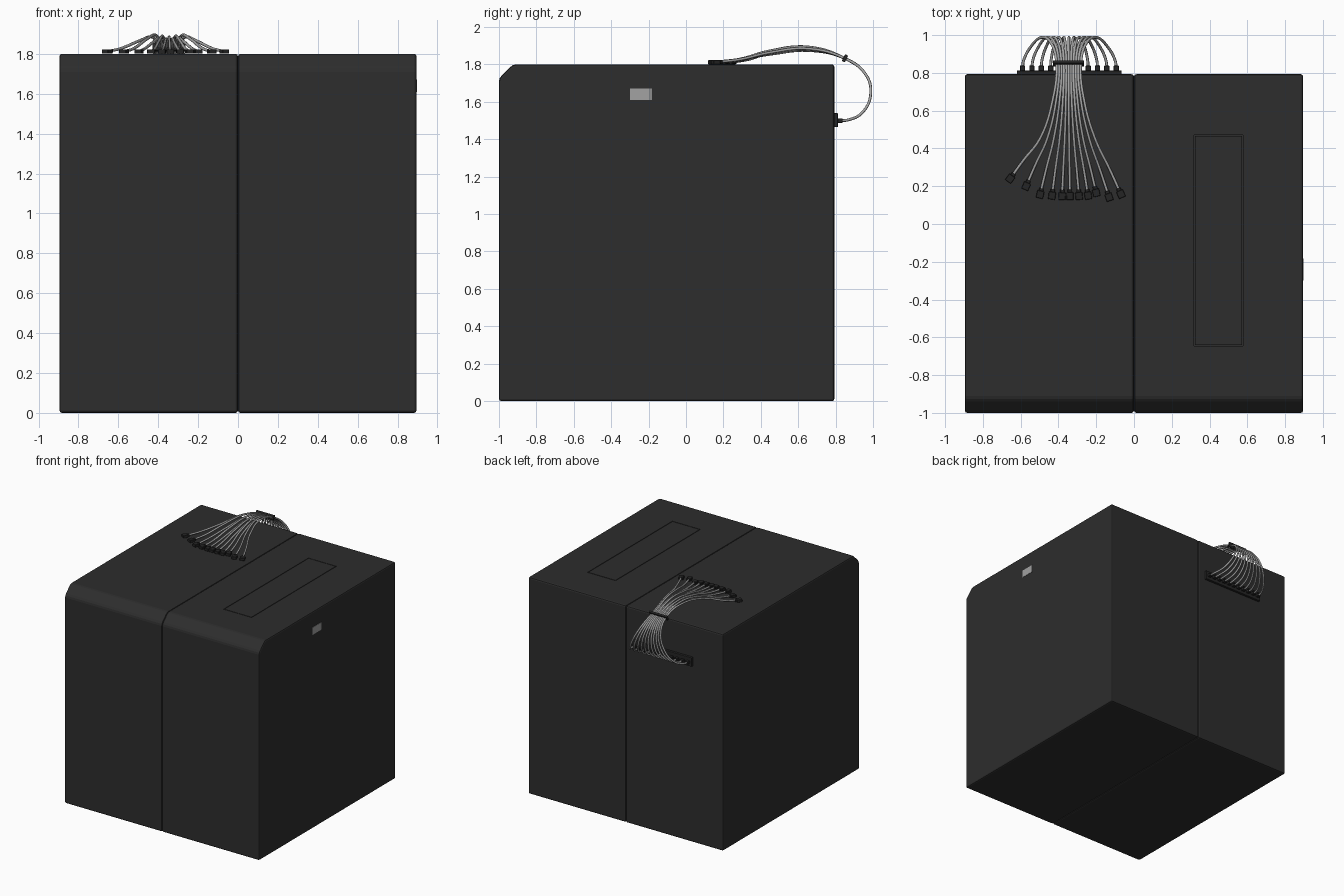
import bpy, bmesh, math
from mathutils import Vector, Matrix

if "Cube" in bpy.data.objects:
    bpy.data.objects.remove(bpy.data.objects["Cube"])


def material(name, v):
    m = bpy.data.materials.new(name)
    m.diffuse_color = (v, v, v, 1)
    m.use_nodes = True
    m.node_tree.nodes["Principled BSDF"].inputs["Base Color"].default_value = m.diffuse_color
    return m


BLACK = material("black_case", 0.026)
DARK = material("dark_plastic", 0.018)
CABLE = material("cable_grey", 0.38)
LABEL = material("label_grey", 0.36)
LABEL_DARK = material("label_end_grey", 0.27)


def finish(bm, name, mat, bevel=0.0, segments=2):
    bmesh.ops.recalc_face_normals(bm, faces=bm.faces)
    me = bpy.data.meshes.new(name)
    bm.to_mesh(me)
    bm.free()
    ob = bpy.data.objects.new(name, me)
    bpy.context.collection.objects.link(ob)
    me.materials.append(mat)
    if bevel:
        b = ob.modifiers.new("edge", 'BEVEL')
        b.width, b.segments = bevel, segments
        b.limit_method, b.angle_limit = 'ANGLE', math.radians(40)
    return ob


def add_box(bm, centre, size, rot=Matrix.Identity(4)):
    bmesh.ops.create_cube(bm, size=1, matrix=Matrix.Translation(centre) @ rot @ Matrix.Diagonal((*size, 1)))


def box(name, lo, hi, mat, bevel=0.0):
    bm = bmesh.new()
    lo, hi = Vector(lo), Vector(hi)
    add_box(bm, (lo + hi) / 2, hi - lo)
    return finish(bm, name, mat, bevel)


# Case halves: side profile with a softened front top edge, extruded across x
PROFILE = [(-1, 0), (0.793, 0), (0.793, 1.8), (-0.91, 1.8), (-0.926, 1.796), (-0.94, 1.786),
           (-0.986, 1.74), (-0.996, 1.726), (-1, 1.71)]


def case_half(name, x0, x1):
    bm = bmesh.new()
    face = bm.faces.new([bm.verts.new((x0, y, z)) for y, z in PROFILE])
    ext = bmesh.ops.extrude_face_region(bm, geom=[face])
    moved = [v for v in ext["geom"] if isinstance(v, bmesh.types.BMVert)]
    bmesh.ops.translate(bm, verts=moved, vec=(x1 - x0, 0, 0))
    return finish(bm, name, BLACK, 0.012)


case_half("case_left", -0.895, -0.0005)
right = case_half("case_right", 0.0005, 0.895)

# Slim lid panel sitting flush in a recess of the right half
cutter = box("panel_recess_cutter", (0.318, -0.645, 1.785), (0.577, 0.47, 1.83), BLACK)
cutter.hide_render = True
cutter.hide_viewport = True
cut = right.modifiers.new("recess", 'BOOLEAN')
cut.object, cut.operation, cut.solver = cutter, 'DIFFERENCE', 'EXACT'
box("top_panel", (0.323, -0.64, 1.784), (0.572, 0.465, 1.8), BLACK)

# Small label on the right side
box("side_label", (0.89, -0.30, 1.61), (0.897, -0.198, 1.672), LABEL)
box("side_label_end", (0.89, -0.198, 1.61), (0.897, -0.183, 1.672), LABEL_DARK)

# Long socket strip on the back
box("socket_strip", (-0.62, 0.785, 1.465), (-0.065, 0.812, 1.54), DARK, 0.003)

# Cable fan: (x, y) where each cable meets its plug on the top
ENDS = [(-0.656, 0.24), (-0.571, 0.20), (-0.497, 0.156), (-0.434, 0.15), (-0.381, 0.147), (-0.339, 0.148),
        (-0.291, 0.148), (-0.243, 0.15), (-0.20, 0.165), (-0.132, 0.142), (-0.069, 0.158)]
# Rear loop and top arch: (y, z, share of the way from comb to plug)
REAR = [(0.83, 1.50, 1), (0.865, 1.503, 0.97), (0.94, 1.54, 0.75), (0.988, 1.65, 0.42),
        (0.955, 1.755, 0.15), (0.85, 1.832, 0)]
TOP = [(0.66, 1.876, 0.08), (0.45, 1.856, 0.36)]

curve = bpy.data.curves.new("cables", 'CURVE')
curve.dimensions = '3D'
curve.bevel_depth = 0.0075
curve.bevel_resolution = 2
curve.resolution_u = 6
curve.use_fill_caps = True
curve.materials.append(CABLE)
bpy.context.collection.objects.link(bpy.data.objects.new("cables", curve))

top_plugs, back_plugs = bmesh.new(), bmesh.new()
for i, (ex, ey) in enumerate(ENDS):
    t = i / 5 - 1
    comb_x, back_x = -0.346 + 0.064 * t, -0.342 + 0.248 * t
    lift = 0.012 * abs(t) + (0.007 if i % 2 else -0.004)
    pts = [(comb_x + (back_x - comb_x) * w, y, z) for y, z, w in REAR]
    pts += [(comb_x + (ex - comb_x) * w, y, z + lift) for y, z, w in TOP]
    pts.append((comb_x + (ex - comb_x) * 0.72, ey + (0.45 - ey) * 0.45, 1.827))
    pts.append((ex, ey, 1.812))
    s = curve.splines.new('BEZIER')
    s.bezier_points.add(len(pts) - 1)
    for p, co in zip(s.bezier_points, pts):
        p.co = co
        p.handle_left_type = p.handle_right_type = 'AUTO'
    # plug on the top, turned to follow its cable, with a narrower collar
    d = Vector(pts[-1]) - Vector(pts[-2])
    rot = Matrix.Rotation(math.atan2(d.y, d.x) + math.pi / 2, 4, 'Z')
    add_box(top_plugs, (ex, ey, 1.812), (0.038, 0.04, 0.022), rot)
    back = Vector((d.x, d.y, 0)).normalized() * 0.027
    add_box(top_plugs, Vector((ex, ey, 1.814)) - back, (0.024, 0.016, 0.018), rot)
    # plug in the back strip
    add_box(back_plugs, (back_x, 0.823, 1.50), (0.028, 0.03, 0.024))
finish(top_plugs, "top_plugs", DARK, 0.002, 1)
finish(back_plugs, "back_plugs", DARK, 0.002, 1)

# Comb holding the bundle together
comb = bmesh.new()
add_box(comb, (-0.346, 0.85, 1.833), (0.165, 0.018, 0.04), Matrix.Rotation(-0.5, 4, 'X'))
finish(comb, "cable_comb", DARK, 0.003)
